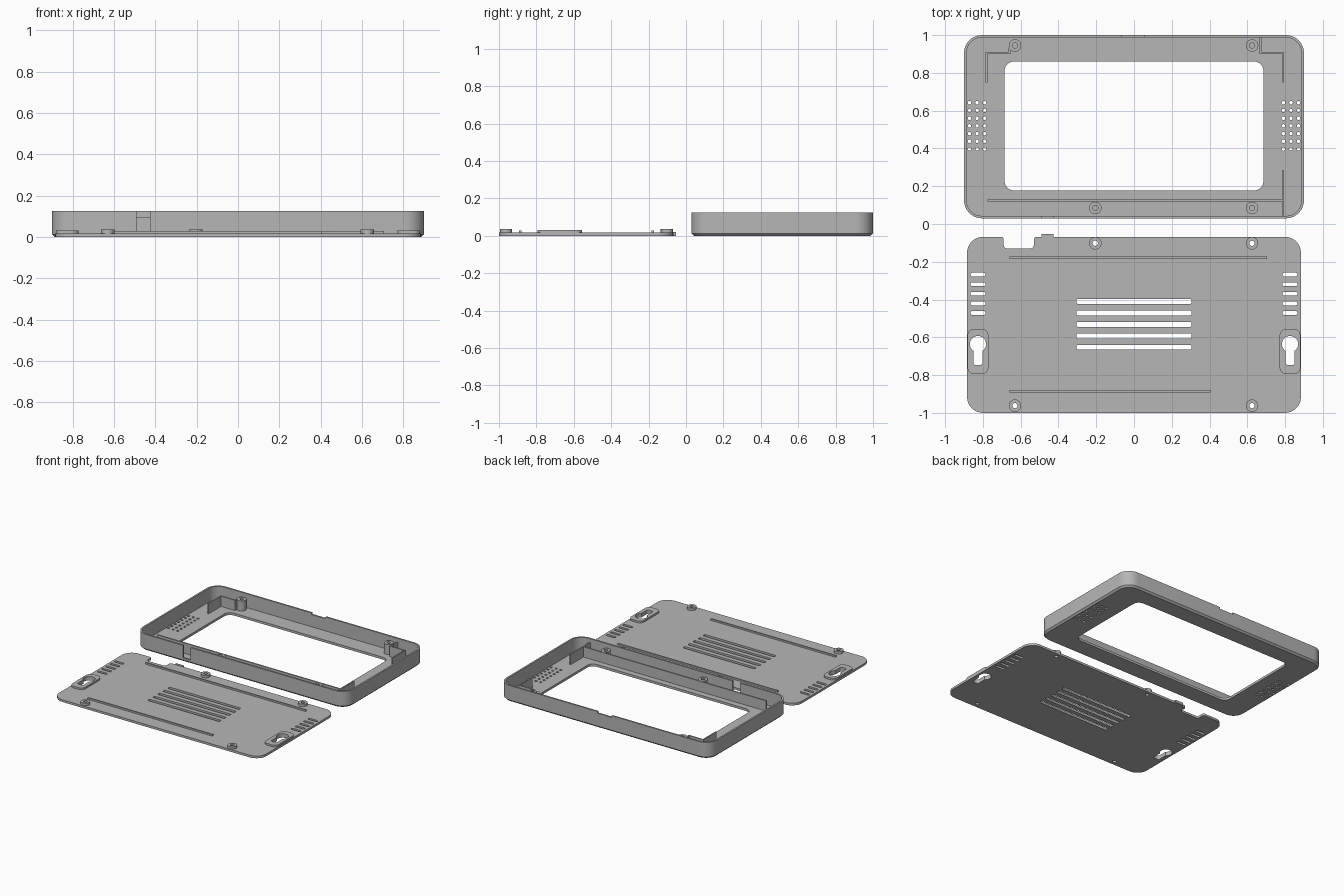
import bpy, bmesh, math
from mathutils import Vector

if "Cube" in bpy.data.objects:
    bpy.data.objects.remove(bpy.data.objects["Cube"])

grey = bpy.data.materials.new("light grey plastic")
grey.diffuse_color = (0.47, 0.47, 0.47, 1)
grey.use_nodes = True
grey.node_tree.nodes["Principled BSDF"].inputs["Base Color"].default_value = grey.diffuse_color


def fillet(points, seg=8):
    """Round each (x, y, radius) corner of a closed polygon."""
    out, n = [], len(points)
    for i, (x, y, r) in enumerate(points):
        p = Vector((x, y))
        if r == 0:
            out.append(p)
            continue
        a = (Vector(points[i - 1][:2]) - p).normalized()
        b = (Vector(points[(i + 1) % n][:2]) - p).normalized()
        half = a.angle(b) / 2
        mid = (a + b).normalized()
        c = p + mid * (r / math.sin(half))
        s = p + a * (r / math.tan(half)) - c
        e = p + b * (r / math.tan(half)) - c
        total = s.angle_signed(e)
        for k in range(seg + 1):
            t = -total * k / seg
            out.append(c + Vector((s.x * math.cos(t) - s.y * math.sin(t),
                                   s.x * math.sin(t) + s.y * math.cos(t))))
    return out


def rect(x0, x1, y0, y1, r=0, seg=8):
    return fillet([(x0, y0, r), (x1, y0, r), (x1, y1, r), (x0, y1, r)], seg)


def circle(x, y, r, n=24):
    return [Vector((x + r * math.cos(2 * math.pi * i / n), y + r * math.sin(2 * math.pi * i / n)))
            for i in range(n)]


def finish(name, bm):
    bmesh.ops.remove_doubles(bm, verts=bm.verts, dist=1e-5)
    bmesh.ops.recalc_face_normals(bm, faces=bm.faces)
    me = bpy.data.meshes.new(name)
    bm.to_mesh(me)
    bm.free()
    me.materials.clear()
    me.materials.append(grey)
    ob = bpy.data.objects.new(name, me)
    bpy.context.collection.objects.link(ob)
    return ob


def slab(name, loops, z0, z1):
    """Extruded flat outline; loops after the first are holes."""
    cu = bpy.data.curves.new(name, 'CURVE')
    cu.dimensions, cu.fill_mode, cu.extrude = '2D', 'BOTH', (z1 - z0) / 2
    for loop in loops:
        sp = cu.splines.new('POLY')
        sp.points.add(len(loop) - 1)
        for pt, v in zip(sp.points, loop):
            pt.co = (v.x, v.y, 0, 1)
        sp.use_cyclic_u = True
    tmp = bpy.data.objects.new("tmp", cu)
    bpy.context.collection.objects.link(tmp)
    bpy.context.view_layer.update()
    me = bpy.data.meshes.new_from_object(tmp.evaluated_get(bpy.context.evaluated_depsgraph_get()))
    bm = bmesh.new()
    bm.from_mesh(me)
    bmesh.ops.translate(bm, verts=bm.verts, vec=(0, 0, (z0 + z1) / 2))
    bpy.data.objects.remove(tmp)
    bpy.data.curves.remove(cu)
    bpy.data.meshes.remove(me)
    return finish(name, bm)


def cut(ob, cutter):
    """Subtract the cutter for good and delete it."""
    mod = ob.modifiers.new("cut", 'BOOLEAN')
    mod.operation, mod.solver, mod.object = 'DIFFERENCE', 'EXACT', cutter
    bpy.context.view_layer.update()
    me = bpy.data.meshes.new_from_object(ob.evaluated_get(bpy.context.evaluated_depsgraph_get()))
    ob.modifiers.clear()
    ob.data = me
    bpy.data.objects.remove(cutter)


# ---- Front frame ----
X, Y0, Y1, R = 0.9, 0.03, 1.0, 0.095
CH, T, FL, H = 0.013, 0.013, 0.018, 0.125

# chamfered rim swept around the rounded outline
bm = bmesh.new()
rings = []
for inset, z in [(CH, 0), (0, CH), (0, H), (T, H), (T, FL)]:
    loop = rect(-X + inset, X - inset, Y0 + inset, Y1 - inset, R - inset)
    rings.append([bm.verts.new((p.x, p.y, z)) for p in loop])
n = len(rings[0])
for a, b in zip(rings, rings[1:] + rings[:1]):
    for i in range(n):
        bm.faces.new((a[i], a[(i + 1) % n], b[(i + 1) % n], b[i]))
rim = finish("frame_rim", bm)
cut(rim, slab("port_cutter", [rect(-0.49, -0.425, 0.0, 0.06)], 0.03, 0.2))
cut(rim, slab("notch_cutter", [rect(-0.065, 0.055, 0.96, 1.05)], 0.112, 0.2))

# face panel with screen window and round speaker holes
holes = [circle(s * 0.831 + dx, 0.397 + 0.0408 * j, 0.0095, 12)
         for s in (-1, 1) for dx in (-0.04, 0, 0.04) for j in range(7)]
slab("frame_face", [rect(-X + CH, X - CH, Y0 + CH, Y1 - CH, R - CH),
                    rect(-0.685, 0.685, 0.177, 0.86, 0.05)] + holes, 0, FL)

# screw posts
for x, y in [(-0.63, 0.945), (0.625, 0.945), (-0.205, 0.085), (0.625, 0.085)]:
    slab("frame_post", [circle(x, y, 0.033), circle(x, y, 0.014, 16)], FL - 0.001, 0.097)

# thin locating ribs
for r in [(-0.785, -0.775, 0.75, 0.91), (-0.775, -0.655, 0.9, 0.91), (-0.665, -0.655, 0.91, 0.935),
          (0.785, 0.795, 0.75, 0.91), (0.665, 0.785, 0.9, 0.91), (0.665, 0.675, 0.91, 0.988),
          (-0.775, 0.785, 0.119, 0.13), (0.785, 0.795, 0.043, 0.285)]:
    slab("frame_rib", [rect(*r)], FL - 0.001, 0.097)

# ---- Back cover ----
BX, B0, B1, BT = 0.884, -1.0, -0.068, 0.017
bosses = [(-0.205, -0.102), (0.625, -0.102), (-0.63, -0.962), (0.625, -0.962)]


def keyhole(x):
    """Round opening with a narrow slot below it."""
    cy, r, w = -0.636, 0.043, 0.025
    a = math.asin(w / r)
    pts = [Vector((x + r * math.sin(t), cy - r * math.cos(t)))
           for t in [a + (2 * math.pi - 2 * a) * i / 28 for i in range(29)]]
    low = fillet([(x - w, cy, 0), (x - w, -0.746, 0.012), (x + w, -0.746, 0.012), (x + w, cy, 0)], 4)
    return pts + low[1:-1]


outline = fillet([(-BX, B0, 0.085), (BX, B0, 0.085), (BX, B1, 0.085),
                  (-0.53, B1, 0.015), (-0.53, -0.13, 0.02), (-0.69, -0.13, 0.02),
                  (-0.69, B1, 0.015), (-BX, B1, 0.085)])
cuts = [keyhole(s * 0.826) for s in (-1, 1)]
cuts += [circle(x, y, 0.014, 16) for x, y in bosses]
cuts += [rect(-0.305, 0.305, y - 0.0125, y + 0.0125, 0.006, 3)
         for y in [-0.41 - 0.0608 * i for i in range(5)]]
cuts += [rect(s * 0.826 - 0.04, s * 0.826 + 0.04, y - 0.01, y + 0.01, 0.0095, 5)
         for s in (-1, 1) for y in [-0.268 - 0.0508 * i for i in range(5)]]
slab("back_plate", [outline] + cuts, 0, BT)

for x, y in bosses:
    slab("cover_boss", [circle(x, y, 0.033), circle(x, y, 0.014, 16)], BT, 0.036)

# raised pads around the wall-hanging keyholes
for s in (-1, 1):
    x = s * 0.826
    slab("hanger_pad", [rect(x - 0.055, x + 0.055, -0.795, -0.555, 0.035), keyhole(x)], BT, 0.031)

# stiffening ribs and port filler tab
slab("cover_rib", [rect(-0.66, 0.705, -0.184, -0.172)], BT, 0.029)
slab("cover_rib", [rect(-0.66, 0.405, -0.892, -0.88)], BT, 0.029)
slab("port_tab", [rect(-0.49, -0.425, -0.07, -0.053)], 0, 0.02)

# smooth the rounded corners, keep edges crisp
for ob in bpy.context.scene.objects:
    ob.select_set(True)
    bpy.context.view_layer.objects.active = ob
bpy.ops.object.shade_smooth_by_angle(angle=math.radians(30))
